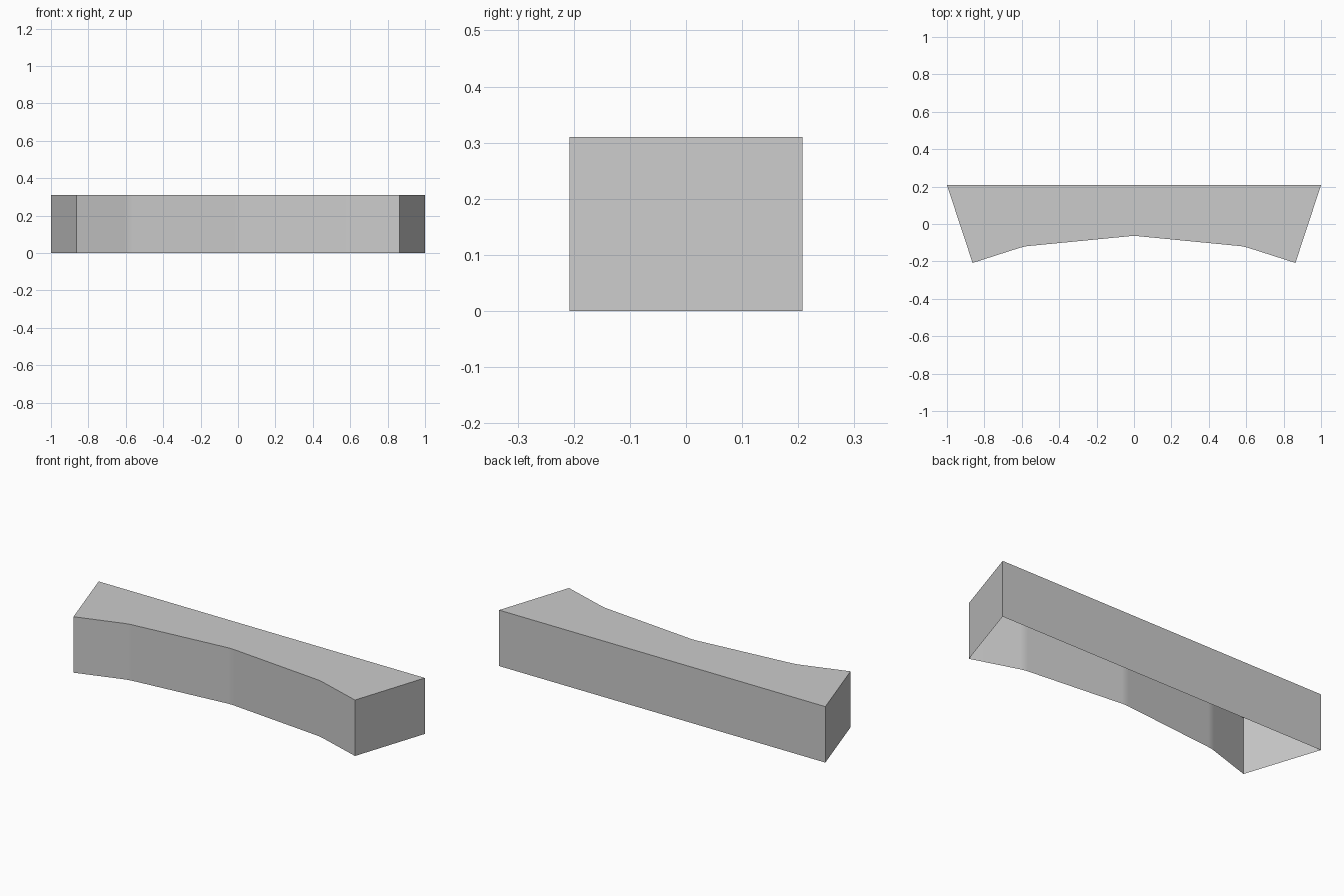
import bpy
import bmesh
from math import radians

cube = bpy.data.objects.get("Cube")
if cube:
    bpy.data.objects.remove(cube)

HEIGHT = 0.31

# Plain grey material
grey = bpy.data.materials.new("plain grey")
grey.use_nodes = True
colour = (0.6, 0.6, 0.6, 1)
grey.diffuse_color = colour
grey.node_tree.nodes["Principled BSDF"].inputs["Base Color"].default_value = colour

# Half outline of the plan, from the middle of the front to the back corner
half = [(0, -0.063), (0.588, -0.12), (0.863, -0.208), (1, 0.208)]
outline = half + [(-x, y) for x, y in reversed(half[1:])]

# Top panel with walls hanging from it, open underneath
bm = bmesh.new()
top = bm.faces.new([bm.verts.new((x, y, HEIGHT)) for x, y in outline])
rim = bmesh.ops.extrude_edge_only(bm, edges=top.edges[:])
for v in rim["geom"]:
    if isinstance(v, bmesh.types.BMVert):
        v.co.z = 0
bmesh.ops.recalc_face_normals(bm, faces=bm.faces)
bm.normal_update()
if top.normal.z < 0:
    bmesh.ops.reverse_faces(bm, faces=bm.faces)

# Soften the shallow bends of the curved front
bends = [e for e in bm.edges
         if abs(e.verts[0].co.z - e.verts[1].co.z) > HEIGHT / 2
         and e.calc_face_angle(0) < radians(30)]
bmesh.ops.bevel(bm, geom=bends, offset=0.02, segments=2, profile=0.5, affect="EDGES")

mesh = bpy.data.meshes.new("curved_front_block")
bm.to_mesh(mesh)
bm.free()
mesh.materials.append(grey)
block = bpy.data.objects.new("curved_front_block", mesh)
bpy.context.collection.objects.link(block)

# Smooth front, crisp corners
bpy.ops.object.select_all(action="DESELECT")
block.select_set(True)
bpy.context.view_layer.objects.active = block
bpy.ops.object.shade_smooth_by_angle(angle=radians(30))
normals = block.modifiers.new("Flat large faces", "WEIGHTED_NORMAL")
normals.keep_sharp = True
